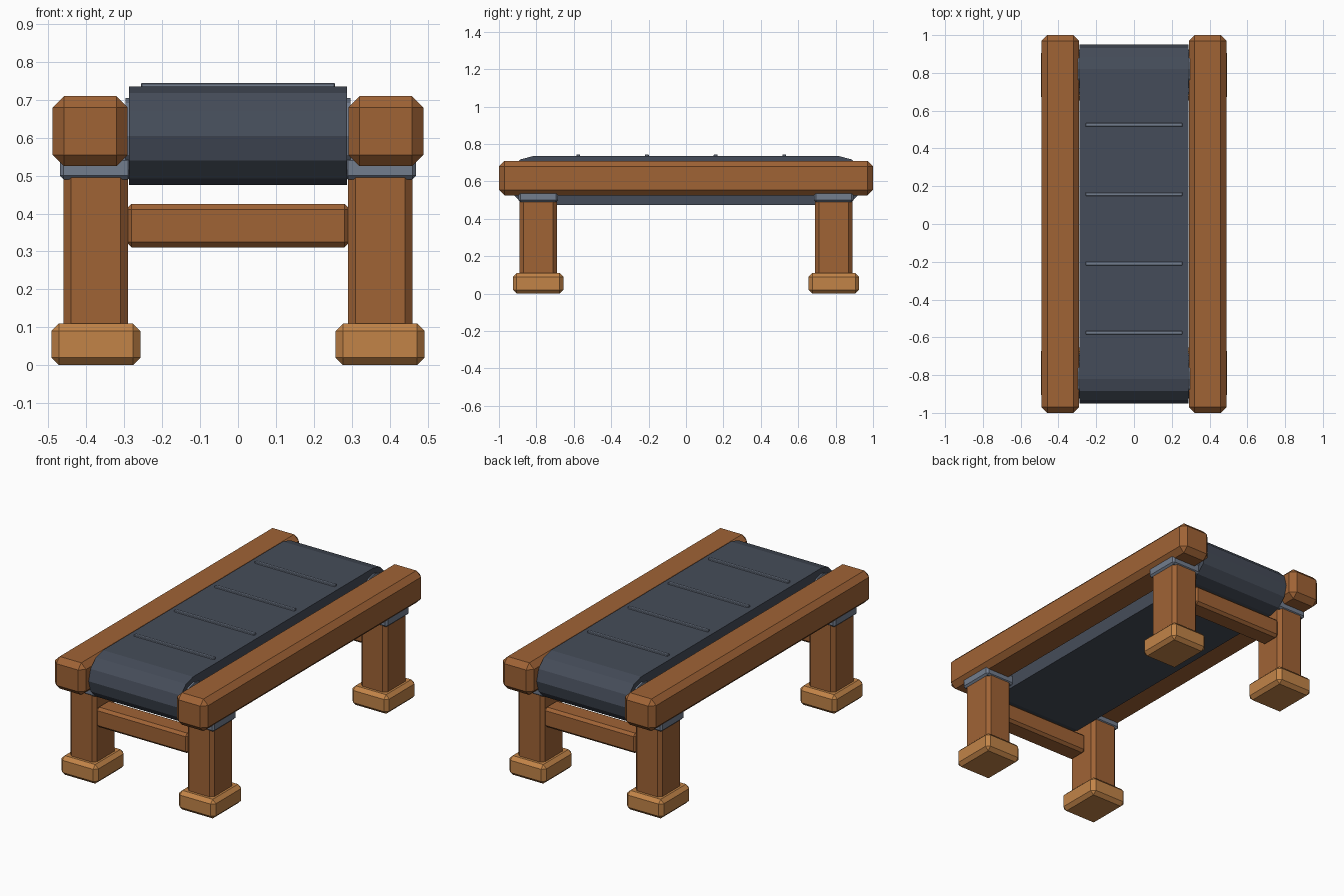
import bpy, bmesh, math
from mathutils import Matrix

if "Cube" in bpy.data.objects:
    bpy.data.objects.remove(bpy.data.objects["Cube"])


def material(name, rgb):
    m = bpy.data.materials.new(name)
    m.diffuse_color = (*rgb, 1)
    m.use_nodes = True
    m.node_tree.nodes["Principled BSDF"].inputs["Base Color"].default_value = m.diffuse_color
    return m


WOOD = material("wood", (0.35, 0.125, 0.036))
PALE = material("pale_wood", (0.54, 0.23, 0.064))
RUBBER = material("rubber", (0.06, 0.073, 0.10))
STEEL = material("steel", (0.17, 0.205, 0.27))


def finish(name, bm, mat):
    bmesh.ops.recalc_face_normals(bm, faces=bm.faces[:])
    me = bpy.data.meshes.new(name)
    bm.to_mesh(me)
    bm.free()
    me.materials.append(mat)
    ob = bpy.data.objects.new(name, me)
    bpy.context.collection.objects.link(ob)
    return ob


def box(name, center, size, bevel, mat):
    """Box with single-segment chamfered edges."""
    bm = bmesh.new()
    bmesh.ops.create_cube(bm, size=1, matrix=Matrix.Translation(center) @ Matrix.Diagonal((*size, 1)))
    bmesh.ops.bevel(bm, geom=bm.edges[:], offset=bevel, segments=1, affect='EDGES')
    return finish(name, bm, mat)


# side rails, legs, collars and feet
for sx, side in ((-1, "left"), (1, "right")):
    box(f"{side}_rail", (sx * 0.39, 0, 0.6175), (0.198, 2.0, 0.185), 0.03, WOOD)
    for sy, end in ((-1, "front"), (1, "back")):
        y = sy * 0.79
        box(f"{end}_{side}_leg", (sx * 0.375, y, 0.305), (0.17, 0.20, 0.45), 0.02, WOOD)
        box(f"{end}_{side}_foot", (sx * 0.375, y, 0.055), (0.235, 0.27, 0.11), 0.02, PALE)
        box(f"{end}_{side}_collar", (sx * 0.375, y, 0.52), (0.19, 0.21, 0.06), 0.01, STEEL)

# cross bars and roller drums
for sy, end in ((-1, "front"), (1, "back")):
    box(f"{end}_cross_bar", (0, sy * 0.82, 0.368), (0.592, 0.12, 0.115), 0.015, WOOD)
    bm = bmesh.new()
    bmesh.ops.create_cone(bm, cap_ends=True, segments=12, radius1=0.1, radius2=0.1, depth=0.594,
                          matrix=Matrix.Translation((0, sy * 0.82, 0.605)) @ Matrix.Rotation(math.pi / 2, 4, 'Y'))
    finish(f"{end}_roller", bm, STEEL)

# belt: stadium profile swept across x
bm = bmesh.new()
profile = []
for sy, start in ((1, -90), (-1, 90)):
    for i in range(7):
        a = math.radians(start + 30 * i)
        profile.append(bm.verts.new((-0.288, sy * 0.82 + 0.13 * math.cos(a), 0.605 + 0.13 * math.sin(a))))
face = bm.faces.new(profile)
new = bmesh.ops.extrude_face_region(bm, geom=[face], use_keep_orig=True)["geom"]
bmesh.ops.translate(bm, vec=(0.576, 0, 0), verts=[v for v in new if isinstance(v, bmesh.types.BMVert)])
finish("belt", bm, RUBBER)

# raised grip slats on the belt
for i in range(4):
    box(f"belt_slat_{i + 1}", (0, -0.576 + 0.367 * i, 0.735), (0.512, 0.02, 0.02), 0.003, STEEL)
